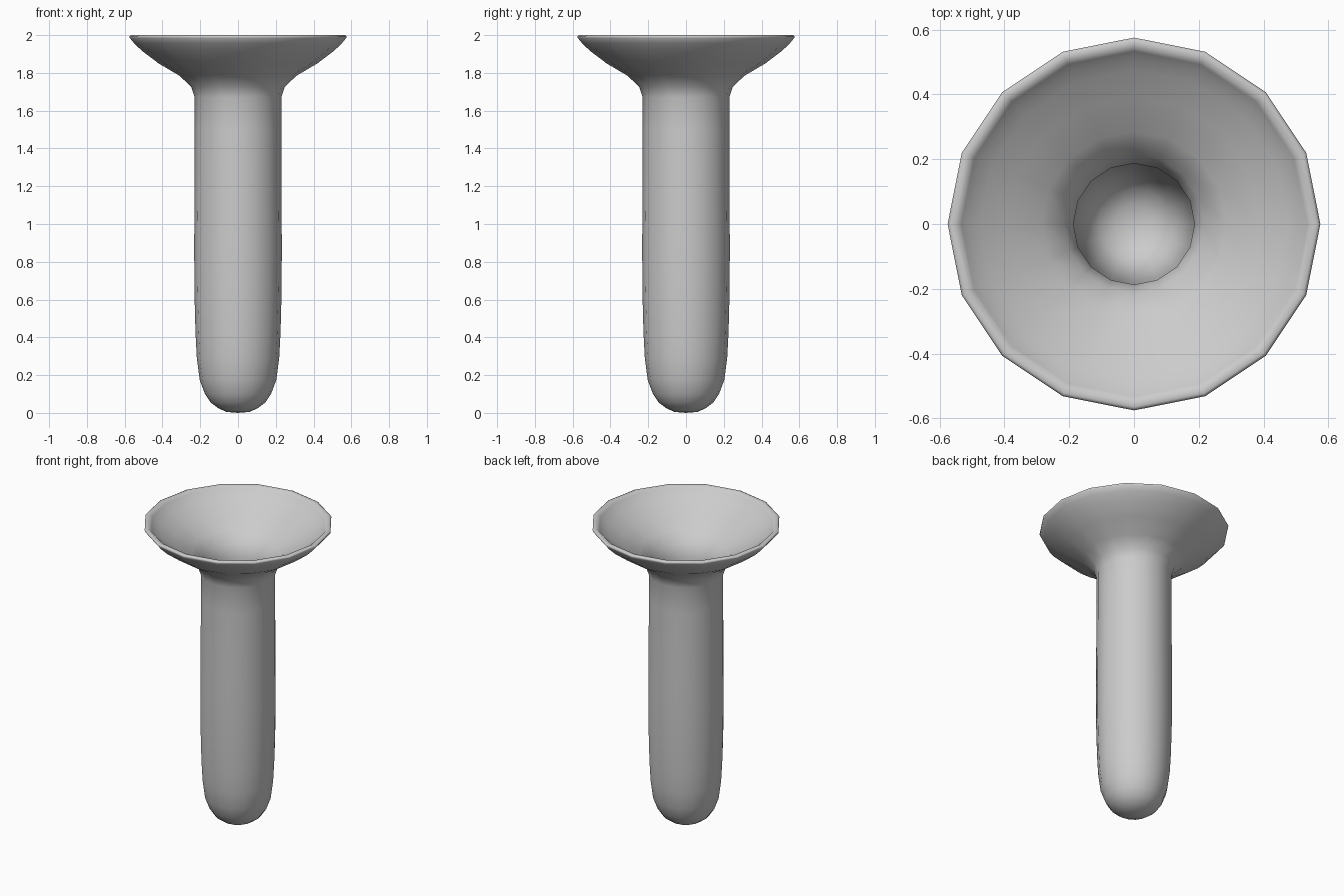
import bpy, bmesh, math

SIDES = 16

# Profile (radius, height): outer wall, rolled rim, then inner wall to the floor
outer = [(0.06, 0.005), (0.105, 0.025), (0.145, 0.055), (0.175, 0.10), (0.203, 0.175),
         (0.218, 0.29), (0.225, 0.42), (0.231, 0.65), (0.232, 0.9), (0.230, 1.15),
         (0.229, 1.5), (0.229, 1.67), (0.248, 1.727), (0.31, 1.785), (0.42, 1.85),
         (0.51, 1.918), (0.55, 1.957), (0.573, 1.985)]
rim = [(0.575, 1.995), (0.565, 2.0), (0.545, 1.998), (0.533, 1.985)]
inner = [(0.51, 1.963), (0.475, 1.938), (0.39, 1.882), (0.285, 1.822), (0.215, 1.76),
         (0.187, 1.68), (0.187, 1.5), (0.188, 1.15), (0.189, 0.9), (0.188, 0.65),
         (0.183, 0.42), (0.176, 0.29), (0.163, 0.19), (0.14, 0.125), (0.11, 0.085),
         (0.06, 0.055)]
profile = outer + rim + inner

bm = bmesh.new()

# Rings of the lathed body
rings = []
for r, z in profile:
    rings.append([bm.verts.new((r * math.cos(2 * math.pi * i / SIDES),
                                r * math.sin(2 * math.pi * i / SIDES), z))
                  for i in range(SIDES)])
for a, b in zip(rings, rings[1:]):
    for i in range(SIDES):
        j = (i + 1) % SIDES
        bm.faces.new((a[i], a[j], b[j], b[i]))

# Closed poles: outer bottom and inner floor
for ring, z in ((rings[0], 0.0), (rings[-1], 0.05)):
    pole = bm.verts.new((0, 0, z))
    for i in range(SIDES):
        bm.faces.new((pole, ring[i], ring[(i + 1) % SIDES]))

bmesh.ops.recalc_face_normals(bm, faces=bm.faces)
for f in bm.faces:
    f.smooth = True

mesh = bpy.data.meshes.new("flared_tube")
bm.to_mesh(mesh)
bm.free()
bpy.context.collection.objects.link(bpy.data.objects.new("flared_tube", mesh))
